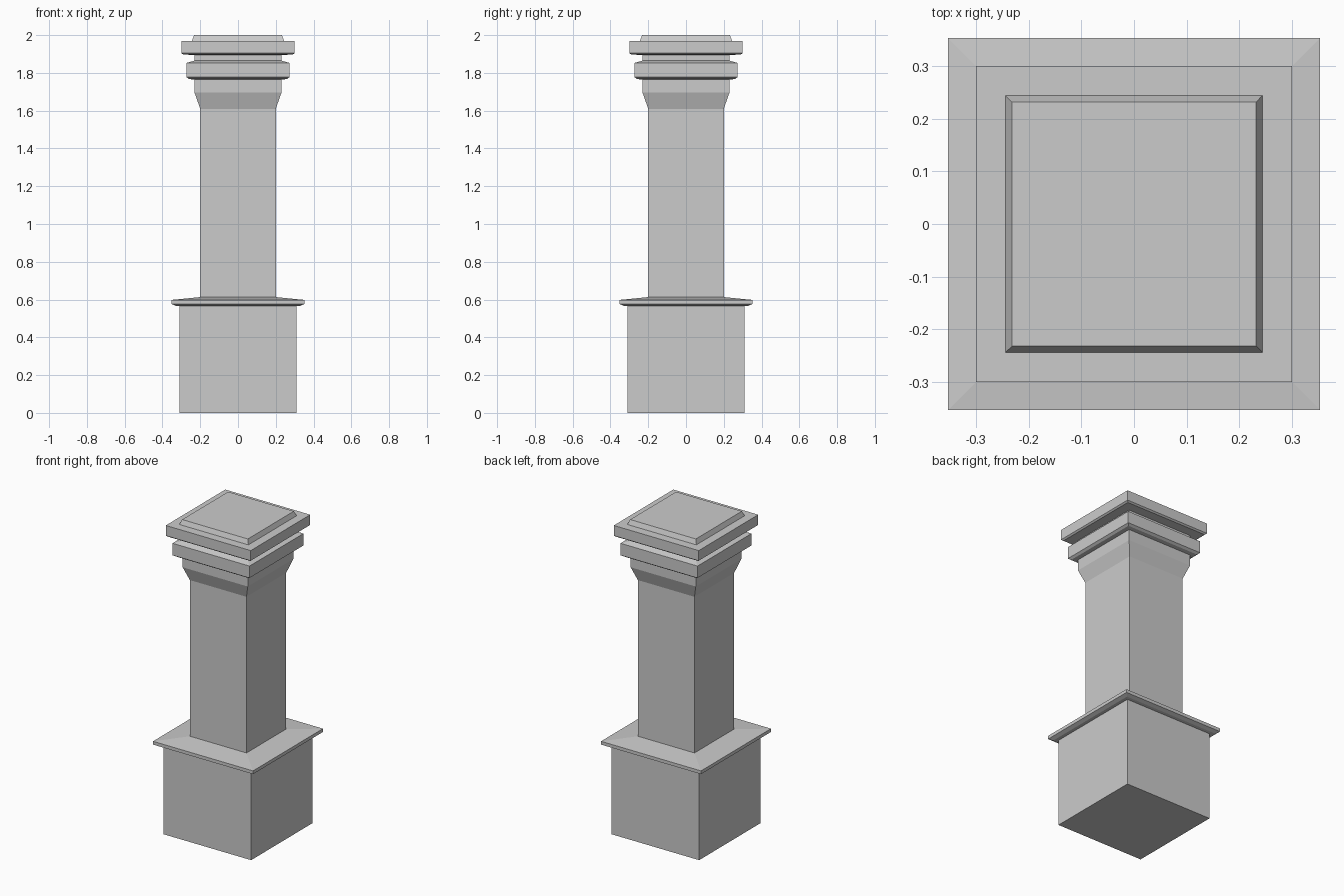
import bpy
import bmesh

cube = bpy.data.objects.get("Cube")
if cube:
    bpy.data.objects.remove(cube, do_unlink=True)

# Single stone colour
stone = bpy.data.materials.new("grey_stone")
stone.use_nodes = True
colour = (0.6, 0.6, 0.6, 1)
stone.diffuse_color = colour
stone.node_tree.nodes["Principled BSDF"].inputs["Base Color"].default_value = colour


def square_part(name, profile):
    """Stack square rings given as (half width, height) into a closed solid."""
    bm = bmesh.new()
    rings = [[bm.verts.new((sx * r, sy * r, z))
              for sx, sy in ((-1, -1), (1, -1), (1, 1), (-1, 1))]
             for r, z in profile]
    for low, high in zip(rings, rings[1:]):
        for i in range(4):
            j = (i + 1) % 4
            bm.faces.new((low[i], low[j], high[j], high[i]))
    bm.faces.new(rings[0][::-1])
    bm.faces.new(rings[-1])
    mesh = bpy.data.meshes.new(name)
    bm.to_mesh(mesh)
    bm.free()
    mesh.materials.append(stone)
    obj = bpy.data.objects.new(name, mesh)
    bpy.context.collection.objects.link(obj)
    return obj


# Pedestal block and its overhanging ledge
square_part("pedestal", [(0.31, 0), (0.31, 0.567)])
square_part("pedestal_ledge", [(0.31, 0.565), (0.33, 0.567), (0.353, 0.577),
                               (0.353, 0.598), (0.2, 0.613)])
# Plain square shaft
square_part("shaft", [(0.2, 0.61), (0.2, 1.61)])
# Flared neck under the mouldings
square_part("flared_neck", [(0.2, 1.61), (0.23, 1.695), (0.23, 1.767)])
# Lower moulding band and the recess above it
square_part("moulding_band", [(0.23, 1.765), (0.258, 1.767), (0.272, 1.777),
                              (0.272, 1.853), (0.23, 1.865)])
square_part("upper_neck", [(0.23, 1.86), (0.23, 1.9)])
# Cap slab with a bevelled top plate
square_part("cap_slab", [(0.23, 1.895), (0.29, 1.897), (0.3, 1.905), (0.3, 1.97)])
square_part("cap_plate", [(0.244, 1.97), (0.232, 2.0)])
